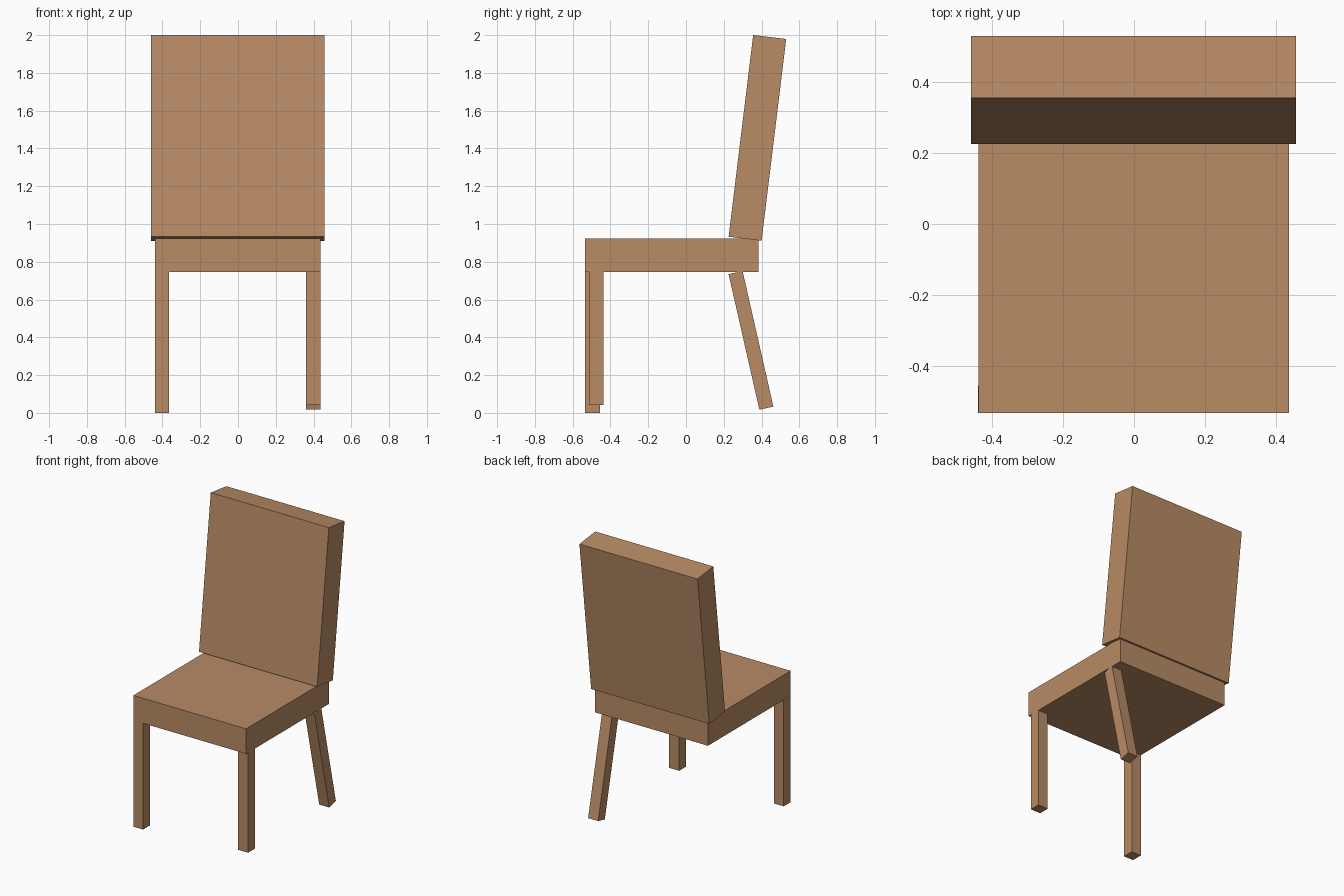
import bpy
import bmesh
from math import radians
from mathutils import Matrix, Vector

cube = bpy.data.objects.get("Cube")
if cube:
    bpy.data.objects.remove(cube, do_unlink=True)

# One wood colour for every part
wood = bpy.data.materials.new("warm_wood")
wood.use_nodes = True
colour = (0.48, 0.26, 0.13, 1.0)
wood.diffuse_color = colour
wood.node_tree.nodes["Principled BSDF"].inputs["Base Color"].default_value = colour


def slab(name, centre, size, tilt=0.0):
    """Box of the given size, tilted about the x axis by degrees."""
    mesh = bpy.data.meshes.new(name)
    bm = bmesh.new()
    bmesh.ops.create_cube(bm, size=1.0, matrix=Matrix.Diagonal(Vector(size)).to_4x4())
    bm.to_mesh(mesh)
    bm.free()
    mesh.materials.append(wood)
    obj = bpy.data.objects.new(name, mesh)
    obj.location = centre
    obj.rotation_euler.x = radians(tilt)
    bpy.context.collection.objects.link(obj)
    return obj


# Seat and reclined backrest
slab("seat", (-0.001, -0.075, 0.834), (0.877, 0.918, 0.176))
slab("backrest", (-0.002, 0.378, 1.456), (0.918, 0.176, 1.076), -6.95)

# Two uneven front legs and a single splayed back leg
slab("front_right_leg", (-0.402, -0.495, 0.374), (0.076, 0.078, 0.748))
slab("front_left_leg", (0.398, -0.475, 0.396), (0.078, 0.076, 0.706))
slab("back_left_leg", (0.398, 0.344, 0.384), (0.078, 0.076, 0.736), 12.8)
